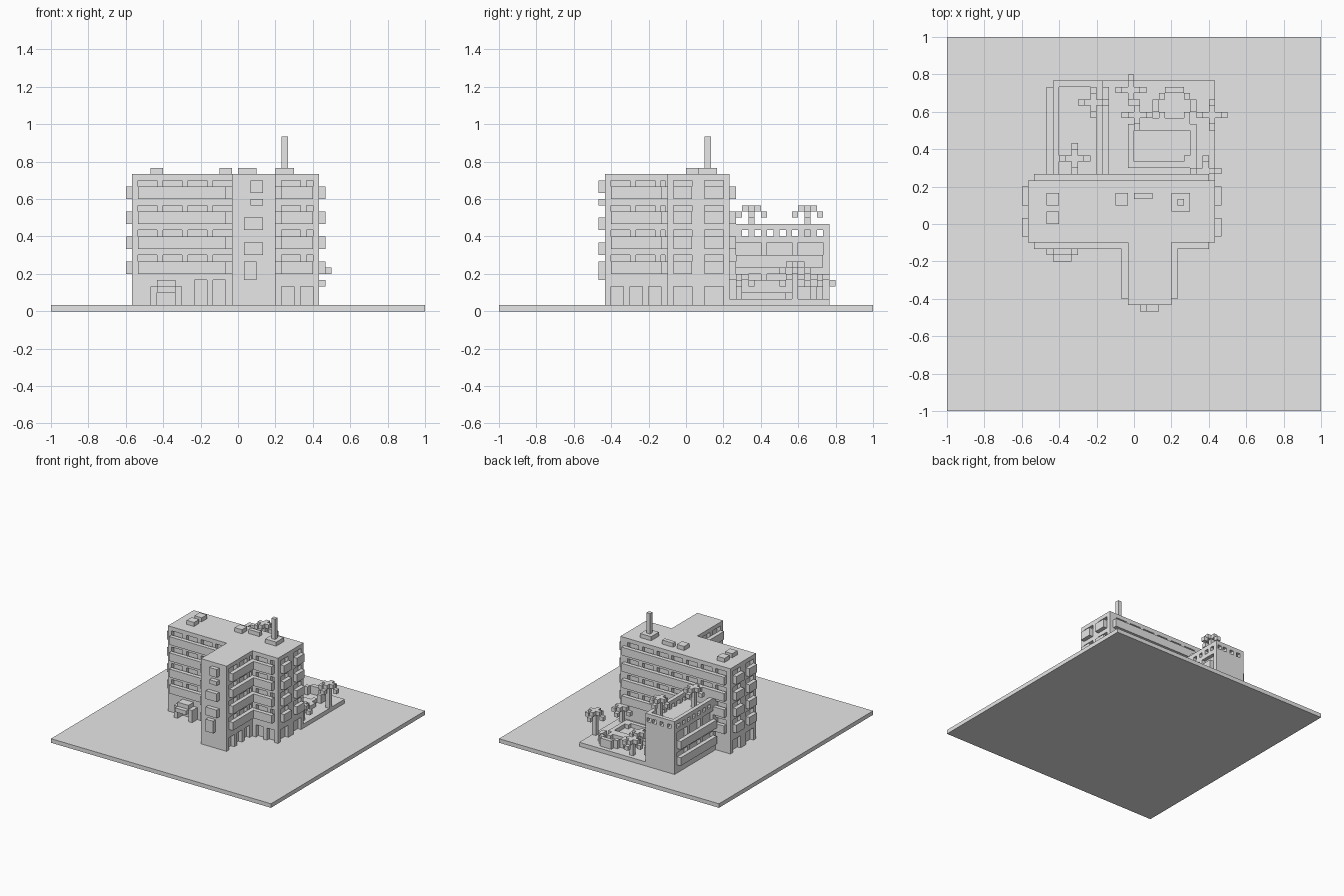
import bpy
import bmesh

U = 1 / 30  # block size of the grid the model is laid out on

old = bpy.data.objects.get("Cube")
if old:
    bpy.data.objects.remove(old, do_unlink=True)

grey = bpy.data.materials.new("plain_grey")
grey.use_nodes = True
grey.diffuse_color = (0.8, 0.8, 0.8, 1)
grey.node_tree.nodes["Principled BSDF"].inputs["Base Color"].default_value = (0.8, 0.8, 0.8, 1)


def finish(name, bm):
    bmesh.ops.recalc_face_normals(bm, faces=bm.faces[:])
    mesh = bpy.data.meshes.new(name)
    bm.to_mesh(mesh)
    bm.free()
    mesh.materials.append(grey)
    obj = bpy.data.objects.new(name, mesh)
    bpy.context.scene.collection.objects.link(obj)
    return obj


def boxes(name, spans):
    """One object from boxes given as (x0, x1, y0, y1, z0, z1) in blocks."""
    bm = bmesh.new()
    for x0, x1, y0, y1, z0, z1 in spans:
        for v in bmesh.ops.create_cube(bm, size=1)["verts"]:
            v.co.x = U * (x1 if v.co.x > 0 else x0)
            v.co.y = U * (y1 if v.co.y > 0 else y0)
            v.co.z = U * (z1 if v.co.z > 0 else z0)
    return finish(name, bm)


def prism(name, outline, z0, z1):
    bm = bmesh.new()
    face = bm.faces.new([bm.verts.new((x * U, y * U, z0 * U)) for x, y in outline])
    top = bmesh.ops.extrude_face_region(bm, geom=[face])["geom"]
    moved = [g for g in top if isinstance(g, bmesh.types.BMVert)]
    bmesh.ops.translate(bm, verts=moved, vec=(0, 0, (z1 - z0) * U))
    return finish(name, bm)


def cut(obj, name, spans):
    cutter = boxes(name, spans)
    cutter.hide_render = True
    cutter.hide_viewport = True
    cutter.display_type = 'WIRE'
    mod = obj.modifiers.new(name, 'BOOLEAN')
    mod.operation = 'DIFFERENCE'
    mod.solver = 'EXACT'
    mod.object = cutter


IN, OUT = 0.9, 0.3  # recess depth and cutter overshoot


def recess(axis, wall, out, a, b, z0, z1):
    """Cutter box for an opening in a wall facing out (+1/-1) along an axis."""
    w = sorted((wall - out * IN, wall + out * OUT))
    return (*w, a, b, z0, z1) if axis == 'x' else (a, b, *w, z0, z1)


# Ground plate
boxes("ground_plate", [(-30, 30, -30, 30, 0, 1)])

# Main building with its front wing
tower = prism("main_building", [(-17, -3), (-1, -3), (-1, -13), (6, -13), (6, -3),
                                (13, -3), (13, 7), (-17, 7)], 1, 22)
holes, rails = [], []
for f in (6, 10, 14, 18):
    front = [(x, x + 3) for x in (-16, -12, -8, -4, 7)] + [(11, 12)]
    holes += [recess('y', -3, -1, a, b, f, f + 3) for a, b in front]
    holes += [recess('y', 7, 1, x, x + 3, f, f + 3) for x in range(-16, 12, 4)]
    for wall, out in ((-1, -1), (6, 1)):
        holes += [recess('x', wall, out, a, b, f, f + 3)
                  for a, b in ((-12, -9), (-8, -5), (-4, -3.4))]
    for wall, out in ((-17, -1), (13, 1)):
        for y in (-2, 3):
            holes.append(recess('x', wall, out, y, y + 3, f, f + 3))
            rails.append((*sorted((wall, wall + out)), y, y + 3, f, f + 2))
    # Long front, wing and back balcony fronts
    rails += [(-16, -2, -4, -3, f, f + 2), (7, 12, -4, -3, f, f + 2),
              (-2, -1, -12, -3, f, f + 2), (6, 7, -12, -3, f, f + 2),
              (-16, 12, 7, 8, f, f + 2)]

# Ground floor doors and windows
holes += [recess('y', -3, -1, x, x + 2, 1, 5) for x in (-7, -4)]
holes += [recess('y', -3, -1, x, x + 2, 1, 4) for x in (7, 10)]
for wall, out in ((-1, -1), (6, 1)):
    holes += [recess('x', wall, out, y, y + 2, 1, 4) for y in (-12, -9, -6)]
for wall, out in ((-17, -1), (13, 1)):
    holes += [recess('x', wall, out, y, y + 3, 1, 4) for y in (-2, 3)]
cut(tower, "window_cutter", holes)
boxes("balcony_fronts", rails)

# Entrance porch
boxes("entrance_porch", [(-14, -13, -5, -3, 1, 4), (-10, -9, -5, -3, 1, 4),
                         (-13, -10, -5, -3, 4, 5), (-13, -10, -6, -4, 3, 4)])

# Plain decorative blocks on the wing front
boxes("wing_front_blocks", [(1, 3, -14, -13, 5, 8), (1, 4, -14, -13, 9, 11),
                            (1, 4, -14, -13, 13, 15), (2, 4, -14, -13, 17, 18),
                            (2, 4, -14, -13, 19, 21)])

# Roof vents and mast
boxes("roof_vents", [(-14, -12, 3, 5, 22, 23), (-14, -12, 0, 2, 22, 23),
                     (-3, -1, 3, 5, 22, 23), (0, 3, 4, 5, 22, 23)])
boxes("mast", [(6, 9, 2, 5, 22, 23), (7, 8, 3, 4, 23, 28)])

# Rear annex with terrace, pierced parapet and side balconies
annex = boxes("annex", [(-13, -5, 7, 23, 1, 14)])
cut(annex, "terrace_cutter", [(-12, -6, 8, 22, 12, 15)])
cut(annex, "parapet_side_cutter", [(-14, -4, y, y + 1, 12, 13) for y in range(9, 22, 2)])
cut(annex, "parapet_back_cutter", [(x, x + 1, 21.9, 24, 12, 13) for x in (-12, -10, -8, -6.5)])
holes, rails = [], []
for f in (3, 7):
    for wall, out in ((-13, -1), (-5, 1)):
        holes += [recess('x', wall, out, y, y + 4, f, f + 4 - (f == 3))
                  for y in (8, 13, 18)]
        rails.append((*sorted((wall, wall + out)), 8, 22, f, f + 2))
cut(annex, "annex_window_cutter", holes)
boxes("annex_balcony_fronts", rails)

# Garden terrace and pool
boxes("garden_terrace", [(-5, 13, 7, 23, 1, 2)])
boxes("pool_rim", [(-1, 10, 9, 10, 2, 3), (-1, 10, 15, 16, 2, 3),
                   (-1, 0, 10, 15, 2, 3), (9, 10, 10, 15, 2, 3),
                   (1, 9, 16, 17, 2, 3), (8, 9, 10, 11, 2, 3)])

# Stepped rock ring behind the pool
boxes("rock_ring", [(5, 8, 21, 22, 2, 4), (4, 5, 20, 21, 2, 4), (8, 9, 20, 21, 2, 4),
                    (3, 4, 18, 20, 2, 4), (9, 10, 18, 20, 2, 4),
                    (4, 5, 17, 18, 2, 3), (8, 9, 17, 18, 2, 3)])


# Palms: trunk, cross of fronds, drooping tips
def palm(name, x, y, base, top):
    parts = [(x, x + 1, y, y + 1, base, top - 1),
             (x - 1, x + 2, y, y + 1, top - 1, top),
             (x, x + 1, y - 1, y, top - 1, top),
             (x, x + 1, y + 1, y + 2, top - 1, top)]
    for dx, dy in ((2, 0), (-2, 0), (0, 2), (0, -2)):
        parts.append((x + dx, x + dx + 1, y + dy, y + dy + 1, top - 2, top - 1))
    boxes(name, parts)


palm("terrace_palm_rear", -7, 19, 12, 17)
palm("terrace_palm_front", -10, 10, 12, 17)
palm("garden_palm_rear", -1, 21, 2, 6)
palm("garden_palm_side", 12, 17, 2, 8)
palm("garden_palm_front", 11, 8, 2, 6)
palm("garden_palm_pool", 0, 17, 2, 6)
